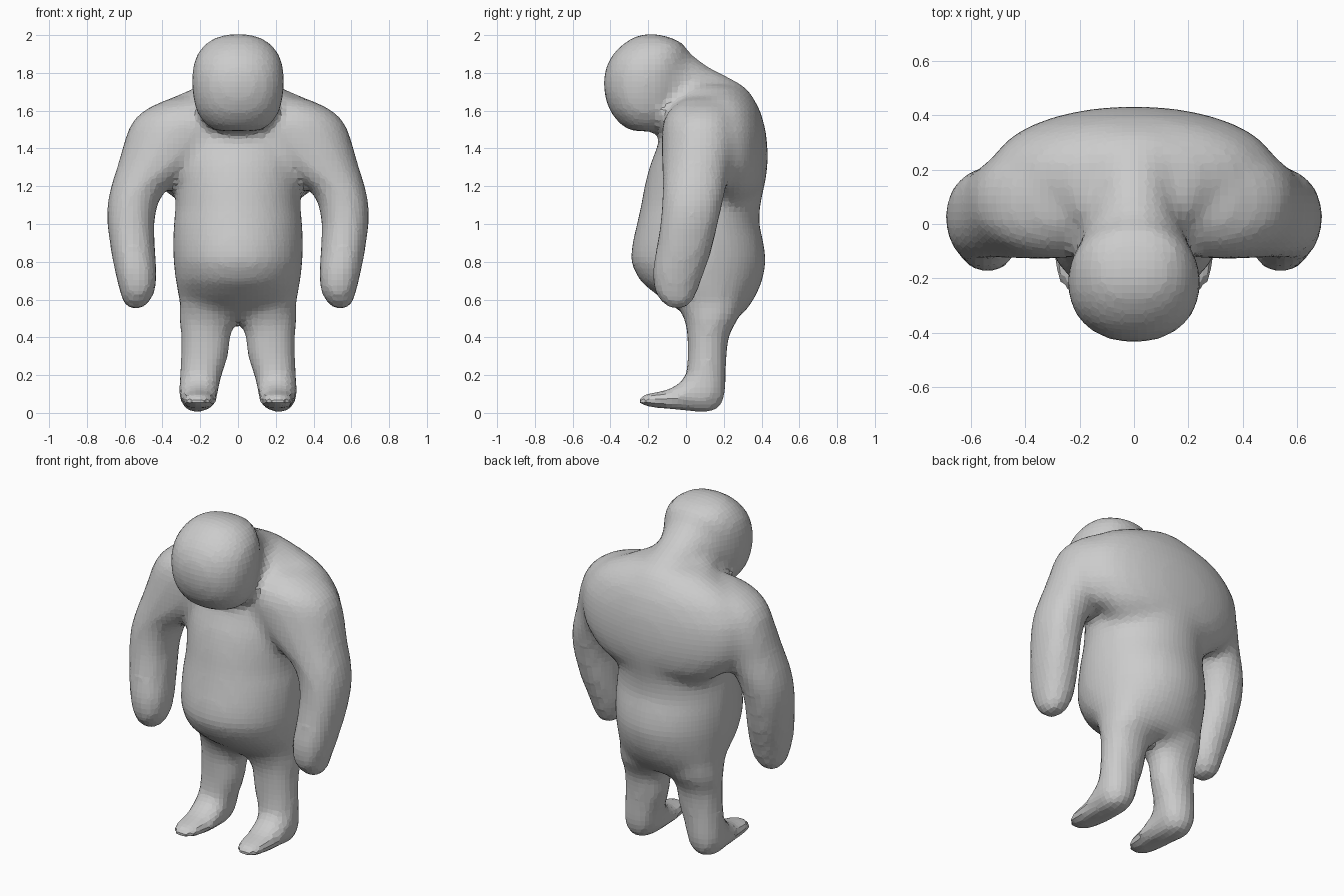
import bpy, bmesh, math

STEPS = 32
bm = bmesh.new()


def loft(rings, axis='z', power=2.0, sign=1):
    """Closed skin over rings (level, x0, x1, v0, v1); v is y on the z axis, z on the y axis."""
    loops = []
    for lev, x0, x1, v0, v1 in rings:
        loop = []
        for i in range(STEPS):
            a = 2 * math.pi * i / STEPS
            c, s = math.cos(a), math.sin(a)
            x = (x0 + x1) / 2 + (x1 - x0) / 2 * math.copysign(abs(c) ** (2 / power), c)
            v = (v0 + v1) / 2 + (v1 - v0) / 2 * math.copysign(abs(s) ** (2 / power), s)
            loop.append(bm.verts.new((sign * x, v, lev) if axis == 'z' else (sign * x, lev, v)))
        loops.append(loop)
    faces = [bm.faces.new(loops[0]), bm.faces.new(loops[-1][::-1])]
    for lo, hi in zip(loops, loops[1:]):
        for i in range(STEPS):
            j = (i + 1) % STEPS
            faces.append(bm.faces.new((lo[j], lo[i], hi[i], hi[j])))
    bmesh.ops.recalc_face_normals(bm, faces=faces)


def centred(rows):
    return [(lev, -w, w, a, b) for lev, w, a, b in rows]


# Belly, hips and chest
loft(centred([
    (.49, .22, .04, .24), (.52, .27, .0, .29), (.56, .295, -.05, .325), (.62, .312, -.14, .365),
    (.70, .325, -.24, .40), (.80, .337, -.291, .42), (.90, .34, -.279, .407), (1.0, .336, -.255, .382),
    (1.1, .325, -.233, .388), (1.2, .335, -.215, .41), (1.3, .35, -.19, .42),
    (1.4, .38, -.15, .42), (1.5, .40, -.12, .41), (1.6, .36, -.09, .385),
    (1.68, .28, -.06, .345), (1.73, .2, -.03, .3)]), power=2.02)

# Hunched upper back
loft(centred([
    (1.13, .32, .12, .36), (1.2, .42, .05, .41), (1.3, .50, 0, .427), (1.4, .522, -.02, .428),
    (1.5, .51, -.02, .416), (1.6, .44, 0, .388), (1.66, .36, .02, .353), (1.72, .22, .05, .3)]))

# Neck
loft(centred([
    (-.15, .21, 1.55, 1.965), (-.05, .185, 1.53, 1.94), (.03, .155, 1.5, 1.89), (.12, .15, 1.45, 1.825),
    (.2, .17, 1.4, 1.785), (.28, .2, 1.4, 1.74), (.34, .2, 1.4, 1.68)]), axis='y')

# Head
loft(centred([
    (1.497, .12, -.29, -.1), (1.53, .172, -.345, -.07), (1.6, .218, -.4, -.03), (1.68, .235, -.427, -.01),
    (1.76, .24, -.433, 0), (1.84, .234, -.416, .01), (1.9, .212, -.382, .01), (1.95, .172, -.33, -.01),
    (1.982, .12, -.28, -.08), (2.0, .06, -.23, -.15)]), power=2.18)

for side in (1, -1):
    # Arm, running inward across the chest at the shoulder
    loft([
        (.553, .515, .575, -.08, -.01), (.58, .475, .605, -.125, .03), (.65, .44, .623, -.168, .06),
        (.75, .434, .647, -.176, .095), (.85, .443, .667, -.157, .13), (1.0, .45, .688, -.132, .165),
        (1.1, .433, .688, -.123, .187), (1.18, .395, .672, -.12, .205), (1.24, .31, .655, -.12, .22),
        (1.3, .22, .635, -.122, .24), (1.4, .1, .607, -.124, .28), (1.5, .0, .577, -.122, .29),
        (1.56, .0, .54, -.112, .28), (1.61, .05, .475, -.078, .26), (1.66, .08, .36, -.01, .23)],
        power=2.2, sign=side)
    # Leg
    loft([
        (.007, .19, .255, .04, .14), (.03, .145, .285, .0, .18), (.08, .115, .308, -.02, .202),
        (.14, .105, .308, -.02, .208), (.2, .09, .303, .005, .207), (.3, .054, .3, .014, .21),
        (.4, .046, .298, .012, .22), (.45, .03, .302, .008, .24), (.5, .0, .308, -.005, .275),
        (.6, .0, .3, -.05, .3)], power=2.15, sign=side)
    # Foot
    loft([
        (-.255, .175, .255, .046, .084), (-.2, .128, .292, .035, .1), (-.14, .113, .303, .03, .108),
        (-.08, .11, .305, .024, .122), (-.03, .11, .305, .018, .155), (.02, .11, .305, .012, .2),
        (.08, .12, .3, .008, .2)], axis='y', power=2.1, sign=side)

mesh = bpy.data.meshes.new("body")
bm.to_mesh(mesh)
bm.free()
body = bpy.data.objects.new("body", mesh)
bpy.context.collection.objects.link(body)

skin = bpy.data.materials.new("grey_clay")
skin.diffuse_color = (.6, .6, .6, 1)
mesh.materials.append(skin)


def add_skin(label, voxel, rounds, puff):
    """Fuse everything into one skin, relax it, and win back the lost volume."""
    fuse = body.modifiers.new(label + "_fuse", 'REMESH')
    fuse.mode = 'VOXEL'
    fuse.voxel_size = voxel
    fuse.use_smooth_shade = False
    soften = body.modifiers.new(label + "_soften", 'SMOOTH')
    soften.factor = .5
    soften.iterations = rounds
    refill = body.modifiers.new(label + "_refill", 'DISPLACE')
    refill.strength = puff
    refill.mid_level = 0


# Fine fusing first, then broader flat facets
add_skin("fine", .018, 16, .004)
add_skin("facet", .03, 2, .002)
